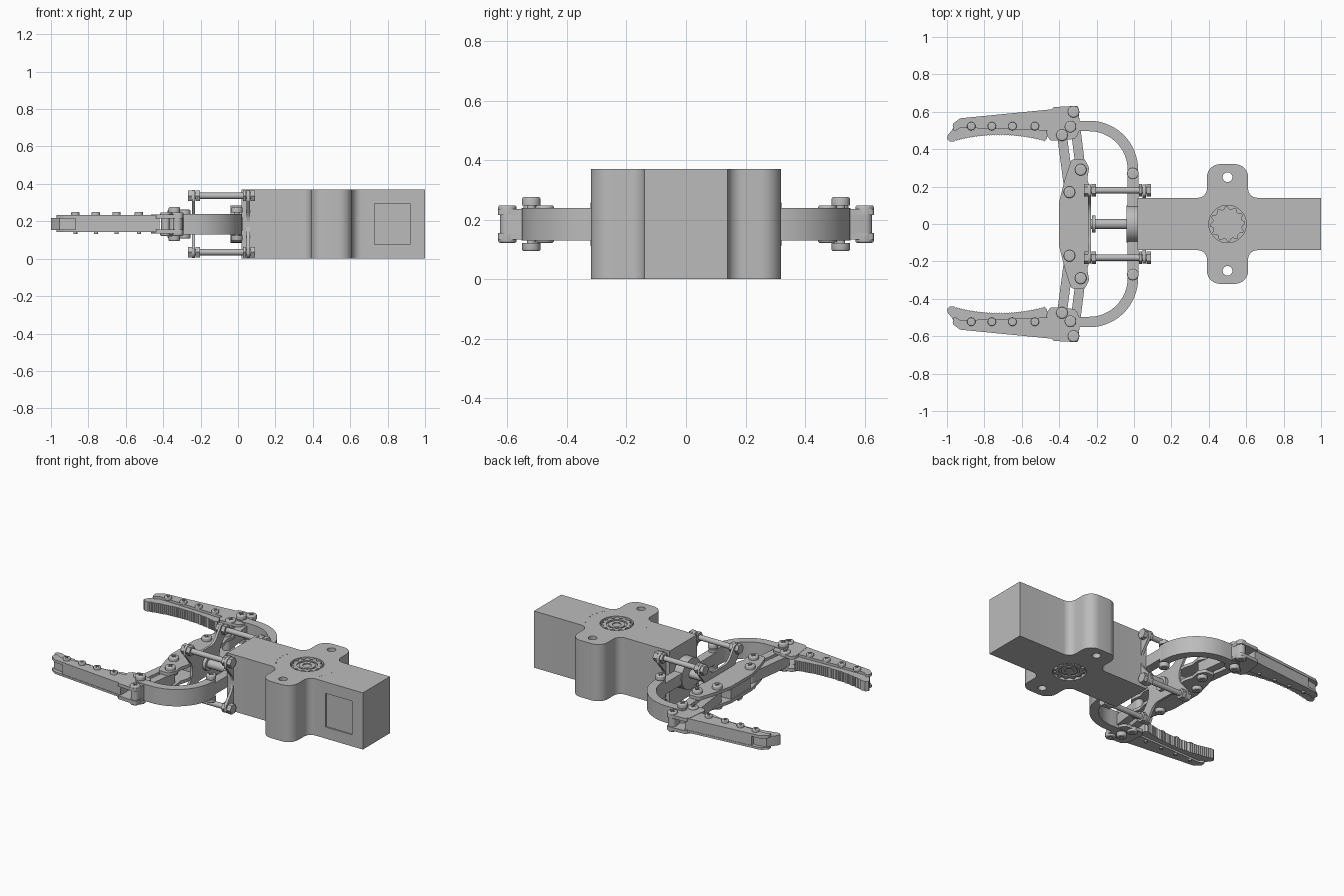
import bpy, bmesh
from math import pi, cos, sin, tan, atan2
from mathutils import Vector, Matrix

cube = bpy.data.objects.get("Cube")
if cube:
    bpy.data.objects.remove(cube, do_unlink=True)

grey = bpy.data.materials.new("plain grey")
grey.use_nodes = True
grey.diffuse_color = (0.5, 0.5, 0.5, 1)
grey.node_tree.nodes["Principled BSDF"].inputs["Base Color"].default_value = (0.5, 0.5, 0.5, 1)
MID = 0.185


def finish(name, bm):
    bmesh.ops.recalc_face_normals(bm, faces=bm.faces)
    me = bpy.data.meshes.new(name)
    bm.to_mesh(me)
    bm.free()
    me.materials.append(grey)
    ob = bpy.data.objects.new(name, me)
    bpy.context.collection.objects.link(ob)
    smooth(ob)
    return ob


def smooth(ob):
    bpy.ops.object.select_all(action='DESELECT')
    ob.select_set(True)
    bpy.context.view_layer.objects.active = ob
    bpy.ops.object.shade_smooth_by_angle(angle=0.6)


def fillet(corners, n=8):
    """Round a polygon whose corners are (u, v, radius)."""
    out = []
    for i, (u, v, r) in enumerate(corners):
        p = Vector((u, v))
        if r == 0:
            out.append((u, v))
            continue
        a = (Vector(corners[i - 1][:2]) - p).normalized()
        b = (Vector(corners[(i + 1) % len(corners)][:2]) - p).normalized()
        half = a.angle(b) / 2
        c = p + (a + b).normalized() * r / sin(half)
        d0, d1 = p + a * r / tan(half) - c, p + b * r / tan(half) - c
        t0 = atan2(d0.y, d0.x)
        dt = (atan2(d1.y, d1.x) - t0 + pi) % (2 * pi) - pi
        for k in range(n + 1):
            t = t0 + dt * k / n
            out.append((c.x + r * cos(t), c.y + r * sin(t)))
    return out


def add_prism(bm, pts, lo, hi, axis='z'):
    put = {'z': lambda u, v, w: (u, v, w), 'x': lambda u, v, w: (w, u, v)}[axis]
    low = [bm.verts.new(put(u, v, lo)) for u, v in pts]
    top = [bm.verts.new(put(u, v, hi)) for u, v in pts]
    bm.faces.new(low)
    bm.faces.new(top)
    for i in range(len(pts)):
        j = (i + 1) % len(pts)
        bm.faces.new((low[i], low[j], top[j], top[i]))


def prism(name, pts, lo, hi, axis='z'):
    bm = bmesh.new()
    add_prism(bm, pts, lo, hi, axis)
    return finish(name, bm)


def circle(u, v, r, n=24):
    return [(u + r * cos(2 * pi * k / n), v + r * sin(2 * pi * k / n)) for k in range(n)]


def box(u0, u1, v0, v1):
    return [(u0, v0), (u1, v0), (u1, v1), (u0, v1)]


def bar(p, q, r, n=10):
    """Outline of a link with round ends."""
    t = atan2(q[1] - p[1], q[0] - p[0])
    out = []
    for c, start in ((p, t + pi / 2), (q, t - pi / 2)):
        out += [(c[0] + r * cos(start + pi * k / n), c[1] + r * sin(start + pi * k / n))
                for k in range(n + 1)]
    return out


def flip(pts, s):
    return [(u, v * s) for u, v in pts]


def cut(ob, bm):
    cutter = finish("cutter", bm)
    cutter.hide_render = True
    mod = ob.modifiers.new("cut", 'BOOLEAN')
    mod.object = cutter
    mod.solver = 'EXACT'
    bpy.context.view_layer.objects.active = ob
    bpy.ops.object.modifier_apply(modifier=mod.name)
    bpy.data.objects.remove(cutter, do_unlink=True)
    smooth(ob)


# Main housing with two rounded ears
half = [(0.02, -0.14, 0), (0.39, -0.14, 0.05), (0.39, -0.32, 0.07),
        (0.61, -0.32, 0.07), (0.61, -0.14, 0.05), (1, -0.14, 0)]
body = prism("housing", fillet(half + [(x, -y, r) for x, y, r in reversed(half)]), 0, 0.37)
bm = bmesh.new()
for s in (1, -1):
    add_prism(bm, circle(0.5, 0.25 * s, 0.026), -0.1, 0.5)
add_prism(bm, circle(0.5, 0, 0.1, 48), 0.35, 0.4)
add_prism(bm, circle(0.5, 0, 0.1, 48), -0.03, 0.02)
add_prism(bm, box(0.73, 0.92, -0.2, -0.13), 0.075, 0.295)
cut(body, bm)

# Toothed hubs set in the housing, above and below
gear = [(0.5 + r * cos(t), r * sin(t)) for k in range(48)
        for r, t in [((0.094 if k % 4 < 2 else 0.08), 2 * pi * k / 48)]]
for side, lo, hi in (("upper", 0.34, 0.366), ("lower", 0.004, 0.03)):
    hub = prism(side + "_hub", gear, lo, hi)
    mid = hi if side == "upper" else lo
    bm = bmesh.new()
    add_prism(bm, circle(0.5, 0, 0.062, 32), mid - 0.008, mid + 0.008)
    cut(hub, bm)
    bm = bmesh.new()
    ring = bmesh.ops.create_circle(bm, segments=32, radius=0.05)["verts"]
    bm.free()
    boss = prism(side + "_hub_boss", circle(0.5, 0, 0.05, 32), lo + 0.002, hi - 0.002)
    bm = bmesh.new()
    add_prism(bm, circle(0.5, 0, 0.027), mid - 0.014, mid + 0.014)
    cut(boss, bm)

# Fine marks around the hub
bm = bmesh.new()
for k in (-30, -26, -15, -5, 5, 15, 26, 30):
    for turn in (0, pi):
        t = k * pi / 180 + turn
        add_prism(bm, circle(0.5 + 0.185 * cos(t), 0.185 * sin(t), 0.004, 8), 0.368, 0.371)
finish("hub_marks", bm)

# Cross-slot screw head, shared by every joint
bm = bmesh.new()
bmesh.ops.create_cone(bm, cap_ends=True, segments=24, radius1=0.031, radius2=0.031, depth=0.028)
rim = [e for e in bm.edges if all(v.co.z > 0 for v in e.verts)]
bmesh.ops.bevel(bm, geom=rim, offset=0.007, segments=3, affect='EDGES', profile=0.5)
master = finish("screw_head", bm)
bm = bmesh.new()
w, l = 0.0035, 0.016
add_prism(bm, [(-l, -w), (-w, -w), (-w, -l), (w, -l), (w, -w), (l, -w),
               (l, w), (w, w), (w, l), (-w, l), (-w, w), (-l, w)], 0.006, 0.03)
cut(master, bm)
head = master.data
bpy.data.objects.remove(master, do_unlink=True)


def screw(name, x, y, top, scale=1.0, both=True):
    for d in ((1, -1) if both else (1,)):
        ob = bpy.data.objects.new(name + "_head", head)
        bpy.context.collection.objects.link(ob)
        z = MID + d * (top - MID - 0.014 * scale)
        ob.matrix_world = (Matrix.Translation((x, y, z)) @ Matrix.Rotation(0 if d > 0 else pi, 4, 'X')
                           @ Matrix.Scale(scale, 4))
    prism(name + "_pin", circle(x, y, 0.015 * scale, 16), 2 * MID - top + 0.012, top - 0.012)


# Star-shaped end plates, posts and hex nuts
q = [(0.212, 0.335, 0.03), (0.19, 0.37, 0.03), (0.15, 0.365, 0.02), (0.1, 0.285, 0.06)]
star = fillet([(0.212, 0.31, 0.01), (0.212, 0.366, 0.03), (0.155, 0.366, 0.02), (0.09, 0.275, 0.08),
               (-0.09, 0.275, 0.08), (-0.155, 0.366, 0.02), (-0.212, 0.366, 0.03), (-0.212, 0.31, 0.01),
               (-0.11, 0.185, 0.1),
               (-0.212, 0.06, 0.01), (-0.212, 0.004, 0.03), (-0.155, 0.004, 0.02), (-0.09, 0.095, 0.08),
               (0.09, 0.095, 0.08), (0.155, 0.004, 0.02), (0.212, 0.004, 0.03), (0.212, 0.06, 0.01),
               (0.11, 0.185, 0.1)])
prism("outer_end_plate", star, -0.245, -0.23, 'x')
prism("inner_end_plate", star, 0.046, 0.064, 'x')
for y in (0.18, -0.18):
    for z in (0.035, 0.336):
        prism("post", circle(y, z, 0.017, 16), -0.26, 0.085, 'x')
        for lo, hi in ((-0.268, -0.247), (-0.228, -0.204), (0.026, 0.044), (0.066, 0.092)):
            prism("post_nut", circle(y, z, 0.033, 6), lo, hi, 'x')

# Centre rod, flange and crossbar
prism("centre_rod", circle(0, MID, 0.027), -0.25, 0, 'x')
prism("rod_collar", circle(0, MID, 0.045), -0.225, -0.205, 'x')
prism("flange", circle(0, MID, 0.1, 40), -0.04, 0.025, 'x')
prism("crossbar", bar((-0.006, -0.27), (-0.006, 0.27), 0.029), 0.148, 0.222)

# Palm: two plates with the links held between
palm = [(-0.235, 0, 0), (-0.235, 0.19, 0.05), (-0.25, 0.24, 0.02), (-0.24, 0.3, 0.03),
        (-0.262, 0.345, 0.025), (-0.335, 0.345, 0.02), (-0.37, 0.24, 0.06), (-0.402, 0.11, 0.06)]
palm = fillet(palm + [(x, -y, r) for x, y, r in reversed(palm[1:])])
prism("upper_palm_plate", palm, 0.22, 0.24)
prism("lower_palm_plate", palm, 0.13, 0.15)
prism("palm_core", box(-0.395, -0.24, -0.1, 0.1), 0.15, 0.22)

knuckle = fillet([(-0.445, 0.445, 0.015), (-0.31, 0.455, 0.03), (-0.29, 0.51, 0.02), (-0.295, 0.61, 0.02),
                  (-0.3, 0.632, 0.012), (-0.43, 0.625, 0.02), (-0.45, 0.6, 0.02), (-0.465, 0.47, 0.01)])
blade = fillet([(-0.42, 0.505, 0), (-0.42, 0.615, 0), (-0.93, 0.565, 0.03), (-0.97, 0.535, 0.015),
                (-0.965, 0.49, 0.01), (-0.93, 0.515, 0.02), (-0.47, 0.5, 0)])
# Toothed grip surface, bowed away from the middle
teeth = [(-0.96 + 0.48 * k / 72, 0.474 - 0.032 * ((k - 36) / 36) ** 2 + 0.005 * (k % 2))
         for k in range(73)]
pad = teeth + [(-0.465, 0.455), (-0.465, 0.53), (-0.9, 0.545), (-0.955, 0.535), (-0.975, 0.5),
               (-0.995, 0.475), (-1.0, 0.455), (-0.985, 0.442)]
wall = [(-0.42, 0.54), (-0.42, 0.612), (-0.87, 0.568), (-0.87, 0.53)]

# Curved arm: straight end, quarter turn, short drop to the crossbar
turn = [pi / 2 * k / 24 for k in range(25)]
R, W = 0.234, 0.028
centre = (-0.24, 0.29)
outer = [(centre[0] + (R + W) * sin(t), centre[1] + (R + W) * cos(t)) for t in turn]
inner = [(centre[0] + (R - W) * sin(t), centre[1] + (R - W) * cos(t)) for t in turn]
base = [(-0.006 + W * cos(t), 0.27 - W * sin(t)) for t in [pi * k / 10 for k in range(11)]]
tip = [(-0.34 - W * sin(t), centre[1] + R - W * cos(t)) for t in [pi * k / 10 for k in range(11)]]
arm = outer + base + inner[::-1] + tip

for s, side in ((1, "left"), (-1, "right")):
    prism(side + "_curved_arm", flip(arm, s), 0.13, 0.24)
    prism(side + "_front_link", flip(bar((-0.345, 0.17), (-0.385, 0.475), 0.026), s), 0.15, 0.22)
    prism(side + "_rear_link", flip(bar((-0.285, 0.29), (-0.323, 0.6), 0.026), s), 0.15, 0.22)
    prism(side + "_knuckle_upper", flip(knuckle, s), 0.215, 0.236)
    prism(side + "_knuckle_lower", flip(knuckle, s), 0.134, 0.155)
    prism(side + "_finger_upper", flip(blade, s), 0.216, 0.234)
    prism(side + "_finger_lower", flip(blade, s), 0.142, 0.156)
    prism(side + "_finger_wall", flip(wall, s), 0.15, 0.22)
    prism(side + "_grip_pad", flip(pad, s), 0.154, 0.218)
    for x, y, top in ((-0.323, 0.6, 0.248), (-0.34, 0.52, 0.276), (-0.385, 0.475, 0.248),
                      (-0.285, 0.29, 0.262), (-0.345, 0.17, 0.262), (-0.006, 0.27, 0.275)):
        screw(side + "_joint", x, y * s, top)
    for x in (-0.87, -0.76, -0.65, -0.53):
        screw(side + "_finger_screw", x, 0.523 * s, 0.25, 0.72, both=False)
